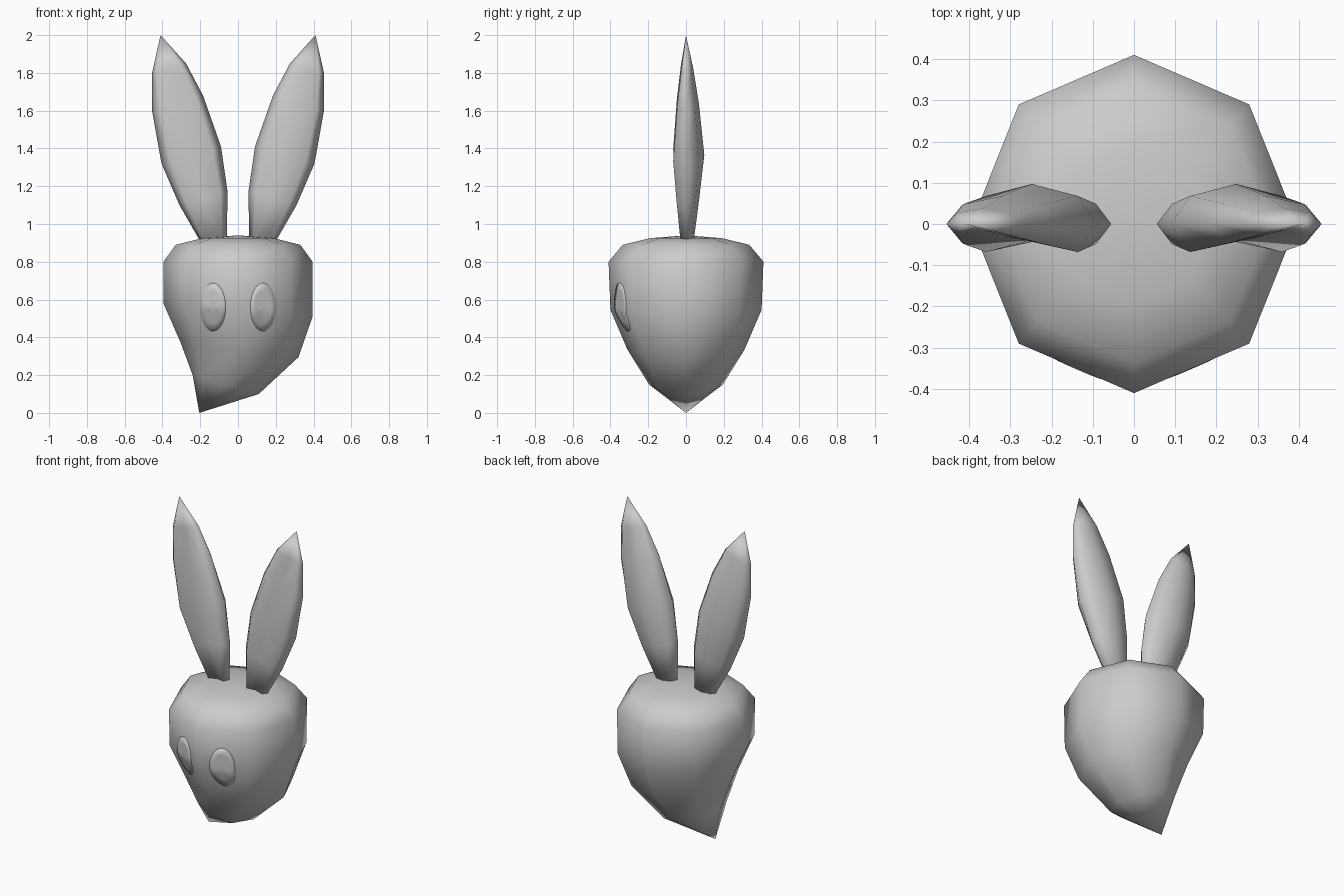
import bpy, bmesh
from math import cos, sin, pi
from mathutils import Vector
from mathutils.bvhtree import BVHTree

if "Cube" in bpy.data.objects:
    bpy.data.objects.remove(bpy.data.objects["Cube"])


def loft(bm, rings, start=None, end=None):
    """Skin a stack of rings and close each end with a point or a flat cap."""
    loops = [[bm.verts.new(p) for p in ring] for ring in rings]
    n = len(loops[0])
    for a, b in zip(loops, loops[1:]):
        for i in range(n):
            j = (i + 1) % n
            bm.faces.new((a[i], a[j], b[j], b[i]))
    for loop, point in ((loops[0], start), (loops[-1], end)):
        if point is None:
            bm.faces.new(loop)
        else:
            v = bm.verts.new(point)
            for i in range(n):
                bm.faces.new((loop[i], loop[(i + 1) % n], v))


def finish(bm, name, fix_normals=True):
    if fix_normals:
        bmesh.ops.recalc_face_normals(bm, faces=bm.faces)
    for f in bm.faces:
        f.smooth = True
    mesh = bpy.data.meshes.new(name)
    bm.to_mesh(mesh)
    bm.free()
    obj = bpy.data.objects.new(name, mesh)
    bpy.context.collection.objects.link(obj)
    return obj


# Turnip body: tilted eight-sided rings as (left x, left z, right x, right z, y radius)
body_profile = [
    (-0.24, 0.20, 0.11, 0.10, 0.195),
    (-0.305, 0.375, 0.32, 0.295, 0.31),
    (-0.395, 0.58, 0.395, 0.51, 0.40),
    (-0.395, 0.80, 0.395, 0.80, 0.41),
    (-0.33, 0.89, 0.33, 0.89, 0.335),
    (-0.19, 0.925, 0.19, 0.925, 0.19),
]
rings = []
for xl, zl, xr, zr, ry in body_profile:
    ring = []
    for k in range(8):
        c, s = cos(k * pi / 4), sin(k * pi / 4)
        ring.append(((xl + xr) / 2 + c * (xr - xl) / 2, s * ry,
                     (zl + zr) / 2 + c * (zr - zl) / 2))
    rings.append(ring)
bm = bmesh.new()
loft(bm, rings, start=(-0.205, 0, 0), end=(0, 0, 0.94))
surface = BVHTree.FromBMesh(bm)
finish(bm, "body")

# Leaves: rings as (outer x, outer z, inner x, inner z, thickness), grooved in front
leaf_profile = [
    (0.195, 0.90, 0.06, 0.90, 0.04),
    (0.31, 1.10, 0.055, 1.17, 0.07),
    (0.405, 1.32, 0.09, 1.41, 0.097),
    (0.455, 1.60, 0.185, 1.68, 0.068),
    (0.455, 1.80, 0.275, 1.85, 0.038),
]
groove = [0, 0.7, 1, 0.7, 0, -0.7, -0.4, -0.7]
for side, label in ((-1, "left"), (1, "right")):
    rings = []
    for xo, zo, xi, zi, t in leaf_profile:
        ring = []
        for k in range(8):
            c = cos(k * pi / 4)
            ring.append((side * ((xo + xi) / 2 + c * (xo - xi) / 2),
                         groove[k] * t,
                         (zo + zi) / 2 + c * (zo - zi) / 2))
        rings.append(ring)
    bm = bmesh.new()
    loft(bm, rings, end=(side * 0.41, 0, 2.0))
    finish(bm, label + "_leaf")

# Eyes: thin ovals laid onto the front of the body
for side, label in ((-1, "left"), (1, "right")):
    def on_body(x, z):
        hit = surface.ray_cast(Vector((x, -2, z)), Vector((0, 1, 0)))[0]
        return hit + Vector((0, -0.006, 0))

    cx, cz = side * 0.133, 0.56
    rings = [[on_body(cx + f * 0.068 * cos(a), cz + f * 0.128 * sin(a))
              for a in (k * pi / 12 for k in range(24))]
             for f in (1, 0.67, 0.33)]
    # outer rim sinks into the body so the oval has no gap
    rings.insert(0, [p + Vector((0, 0.012, 0)) for p in rings[0]])
    bm = bmesh.new()
    loft(bm, rings, end=on_body(cx, cz))
    finish(bm, label + "_eye")
